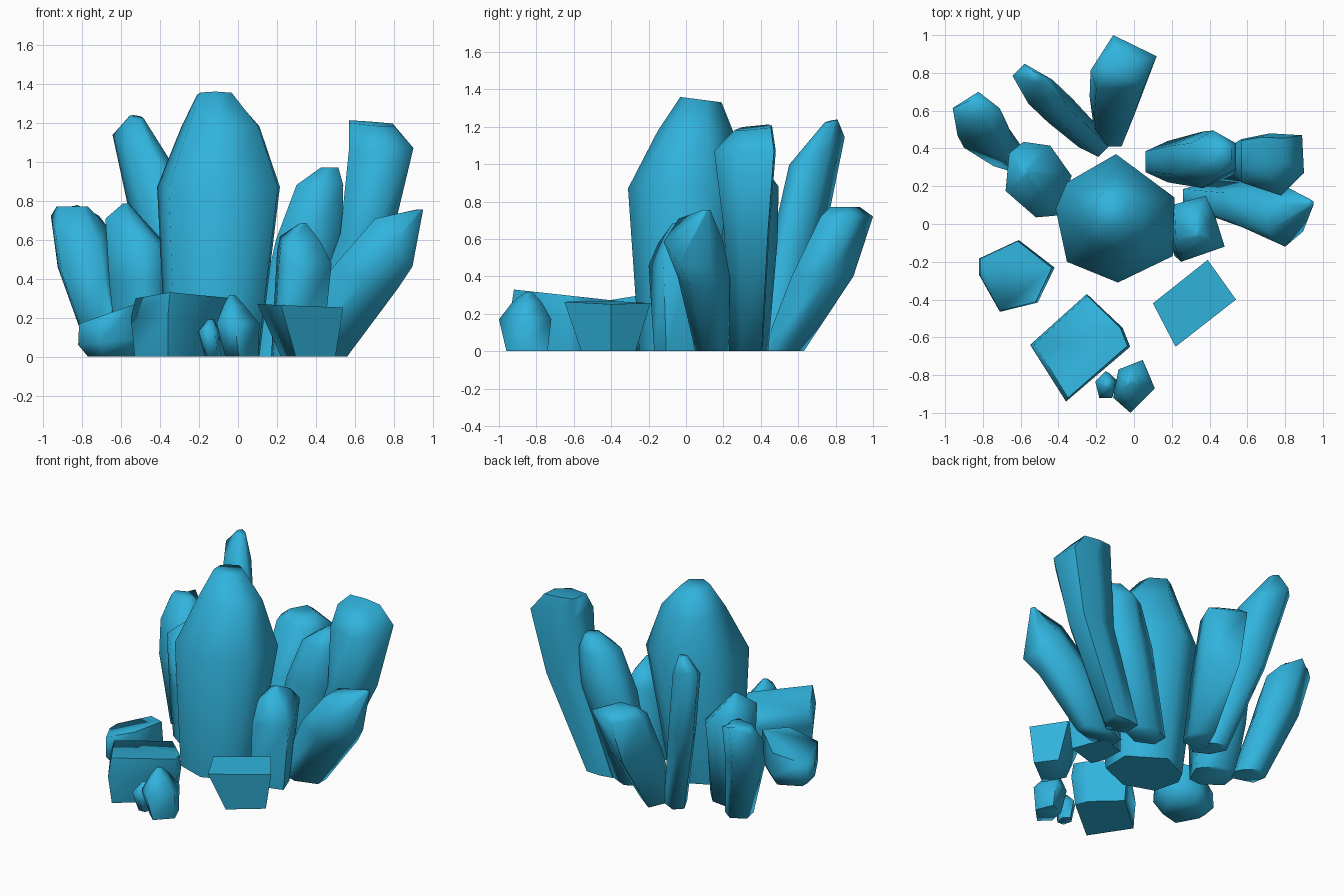
import bpy
import bmesh
from math import cos, sin, pi, radians

default = bpy.data.objects.get("Cube")
if default:
    bpy.data.objects.remove(default, do_unlink=True)

# Single crystal colour
blue = bpy.data.materials.new("crystal_blue")
blue.use_nodes = True
colour = (0.03, 0.45, 0.72, 1)
blue.diffuse_color = colour
blue.node_tree.nodes["Principled BSDF"].inputs["Base Color"].default_value = colour


def regular(sides, phase=90):
    """Corner points of a regular polygon."""
    angles = [radians(phase) + 2 * pi * i / sides for i in range(sides)]
    return [(cos(angle), sin(angle)) for angle in angles]


def normalised(points):
    """Stretch an outline so that it fills a square from -1 to 1."""
    axes = []
    for axis in zip(*points):
        low, high = min(axis), max(axis)
        axes.append([2 * (value - low) / (high - low) - 1 for value in axis])
    return list(zip(*axes))


def add_ring(bm, outline, turn, x, y, z, half_x, half_y, slope_x=0, slope_y=0):
    """Cross-section given by centre, half widths and slope of its plane."""
    ring = []
    for u, v in outline:
        a, b = u * half_x, v * half_y
        dx = a * cos(turn) - b * sin(turn)
        dy = a * sin(turn) + b * cos(turn)
        ring.append(bm.verts.new((x + dx, y + dy, z + slope_x * dx + slope_y * dy)))
    return ring


def crystal(name, *sections, outline=regular(6), turn=0):
    """Loft the sections from the ground to the tip and cap both ends."""
    bm = bmesh.new()
    shape = normalised(outline)
    rings = [add_ring(bm, shape, radians(turn), *section) for section in sections]
    for lower, upper in zip(rings, rings[1:]):
        for i in range(len(shape)):
            j = (i + 1) % len(shape)
            bm.faces.new((lower[i], lower[j], upper[j], upper[i]))
    bm.faces.new(list(reversed(rings[0])))
    bm.faces.new(rings[-1])
    bmesh.ops.recalc_face_normals(bm, faces=bm.faces)
    mesh = bpy.data.meshes.new(name)
    bm.to_mesh(mesh)
    bm.free()
    mesh.materials.append(blue)
    obj = bpy.data.objects.new(name, mesh)
    bpy.context.collection.objects.link(obj)
    bpy.ops.object.select_all(action="DESELECT")
    obj.select_set(True)
    bpy.context.view_layer.objects.active = obj
    bpy.ops.object.shade_smooth_by_angle(angle=radians(80))


# Large central crystal
crystal("central_crystal",
        (-.13, -.03, 0, .24, .22),
        (-.1, .03, .87, .315, .34),
        (-.09, .05, 1.18, .2, .2),
        (-.12, .08, 1.345, .09, .11, 0, -.13),
        outline=[(-.09, .37), (-.35, .22), (-.41, .08), (-.35, -.2),
                 (-.08, -.31), (.21, -.17), (.22, .14)])

# Leaning crystals behind the centre
crystal("back_crystal",
        (-.12, .52, 0, .09, .11),
        (-.09, .73, .4, .145, .165),
        (-.055, .86, .72, .175, .14),
        (-.08, .85, .77, .09, .08),
        outline=[(-.11, 1), (-.23, .8), (-.2, .7), (.05, .7), (.12, .88)])
crystal("back_right_crystal",
        (-.24, .46, 0, .11, .075),
        (-.39, .6, .6, .15, .09),
        (-.495, .7, 1.07, .165, .09, -.25, .35),
        (-.52, .775, 1.23, .035, .03, -.1, .2), turn=-45)

# Crystals on the right side
crystal("far_right_crystal",
        (-.66, .36, 0, .1, .1),
        (-.785, .48, .44, .14, .14, 0, .3),
        (-.815, .55, .68, .145, .15, 0, .65),
        (-.85, .6, .77, .08, .06),
        outline=[(-.96, .6), (-.93, .43), (-.67, .35), (-.62, .5),
                 (-.67, .6), (-.8, .7)])
crystal("near_right_crystal",
        (-.48, .2, 0, .14, .13),
        (-.5, .225, .38, .16, .18),
        (-.505, .235, .62, .175, .2, -.5),
        (-.575, .27, .785, .015, .02),
        outline=[(-.68, .17), (-.51, .03), (-.39, .04), (-.31, .25),
                 (-.43, .41), (-.58, .43), (-.66, .37)])

# Crystals on the left side
crystal("tall_left_crystal",
        (.4, .32, 0, .1, .09),
        (.66, .325, .63, .135, .12),
        (.735, .315, 1.07, .165, .165),
        (.685, .36, 1.195, .115, .1, -.08, .1),
        outline=[(.89, .47), (.72, .48), (.57, .45), (.57, .22),
                 (.78, .15), (.9, .27)])
crystal("middle_left_crystal",
        (.18, .33, 0, .12, .11),
        (.365, .34, .6, .17, .15),
        (.42, .36, .88, .12, .135),
        (.47, .37, .97, .045, .06))
crystal("low_left_crystal",
        (.41, .14, 0, .15, .09),
        (.65, .095, .4, .17, .14, -.3),
        (.8, .04, .585, .095, .16, -1.3),
        (.935, .11, .755, .015, .02), outline=regular(6, 30))
crystal("front_left_crystal",
        (.3, -.03, 0, .13, .14),
        (.34, -.025, .5, .14, .175, 0, .25),
        (.32, -.03, .6, .105, .12, 0, .2),
        (.335, -.05, .685, .015, .02),
        outline=[(.2, .1), (.21, -.1), (.25, -.2), (.48, -.12),
                 (.43, .04), (.38, .15)])

# Broken rocks lying in front
crystal("right_rock",
        (-.63, -.27, 0, .14, .14),
        (-.62, -.275, .08, .2, .19, .1),
        (-.625, -.275, .235, .19, .185, .35),
        outline=[(-.61, -.08), (-.82, -.18), (-.82, -.27), (-.71, -.47),
                 (-.51, -.42), (-.42, -.23)])
crystal("front_rock",
        (-.29, -.65, 0, .24, .25),
        (-.285, -.655, .2, .265, .285),
        (-.28, -.65, .3, .245, .27, 0, -.11),
        outline=[(-.25, -.37), (-.55, -.64), (-.36, -.94), (-.02, -.65),
                 (-.06, -.55)])
crystal("left_rock",
        (.36, -.415, 0, .14, .145),
        (.32, -.42, .26, .22, .23, -.04),
        outline=[(.39, -.19), (.1, -.42), (.22, -.65), (.54, -.4)])

# Small shards at the very front
crystal("front_shard",
        (.02, -.85, 0, .085, .11),
        (0, -.86, .17, .11, .14),
        (-.02, -.85, .26, .055, .08),
        (-.03, -.84, .315, .015, .02),
        outline=[(-.1, -.77), (-.13, -.92), (-.03, -1), (.11, -.87), (.04, -.72)])
crystal("small_shard",
        (-.13, -.84, 0, .04, .05),
        (-.15, -.85, .13, .055, .07),
        (-.14, -.85, .19, .015, .015), outline=regular(5))
